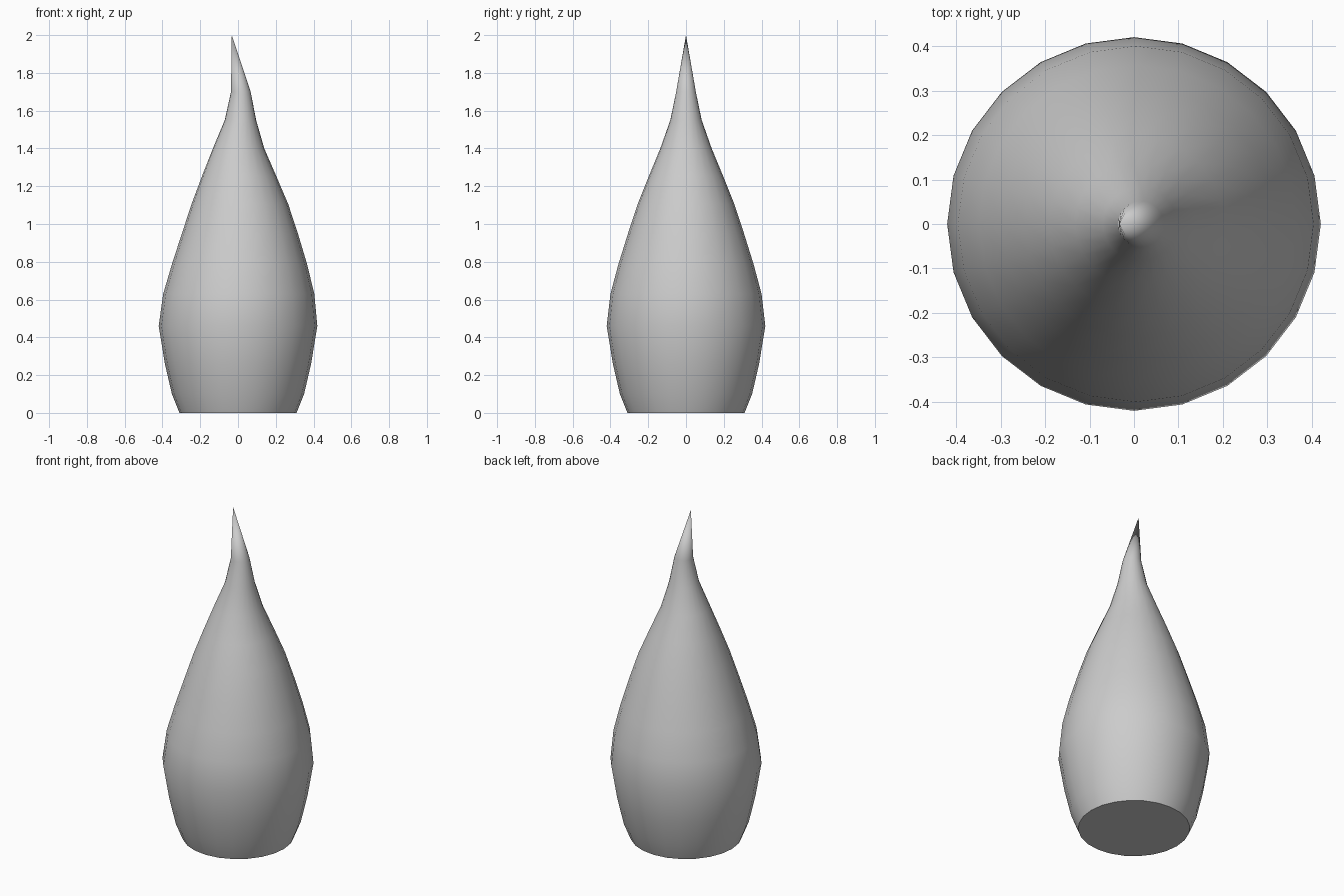
import bpy, bmesh, math

if "Cube" in bpy.data.objects:
    bpy.data.objects.remove(bpy.data.objects["Cube"])

SIDES = 24
# Ring sections: height, radius, sideways sway of the centre
RINGS = [
    (0.00, 0.31, 0.0), (0.10, 0.35, 0.0), (0.26, 0.387, 0.0),
    (0.46, 0.42, 0.0), (0.63, 0.40, 0.004), (0.79, 0.357, 0.008),
    (0.95, 0.307, 0.01), (1.105, 0.256, 0.01), (1.255, 0.196, 0.006),
    (1.40, 0.136, 0.003), (1.55, 0.083, 0.013), (1.70, 0.052, 0.015),
]
TIP = (-0.033, 0, 2.0)

# Flame body: stacked rings bridged together, closed by a tip and a flat base
bm = bmesh.new()
loops = []
for z, r, sway in RINGS:
    loops.append([bm.verts.new((sway + r * math.cos(2 * math.pi * i / SIDES),
                                r * math.sin(2 * math.pi * i / SIDES), z))
                  for i in range(SIDES)])
tip = bm.verts.new(TIP)
for i in range(SIDES):
    j = (i + 1) % SIDES
    for lower, upper in zip(loops, loops[1:]):
        bm.faces.new((lower[i], lower[j], upper[j], upper[i]))
    bm.faces.new((loops[-1][i], loops[-1][j], tip))
bm.faces.new(loops[0][::-1])
bmesh.ops.recalc_face_normals(bm, faces=bm.faces[:])

mesh = bpy.data.meshes.new("flame")
bm.to_mesh(mesh)
bm.free()
flame = bpy.data.objects.new("flame", mesh)
bpy.context.collection.objects.link(flame)

# Smooth sides with a crisp base edge
bpy.context.view_layer.objects.active = flame
flame.select_set(True)
bpy.ops.object.shade_smooth_by_angle(angle=math.radians(40))
